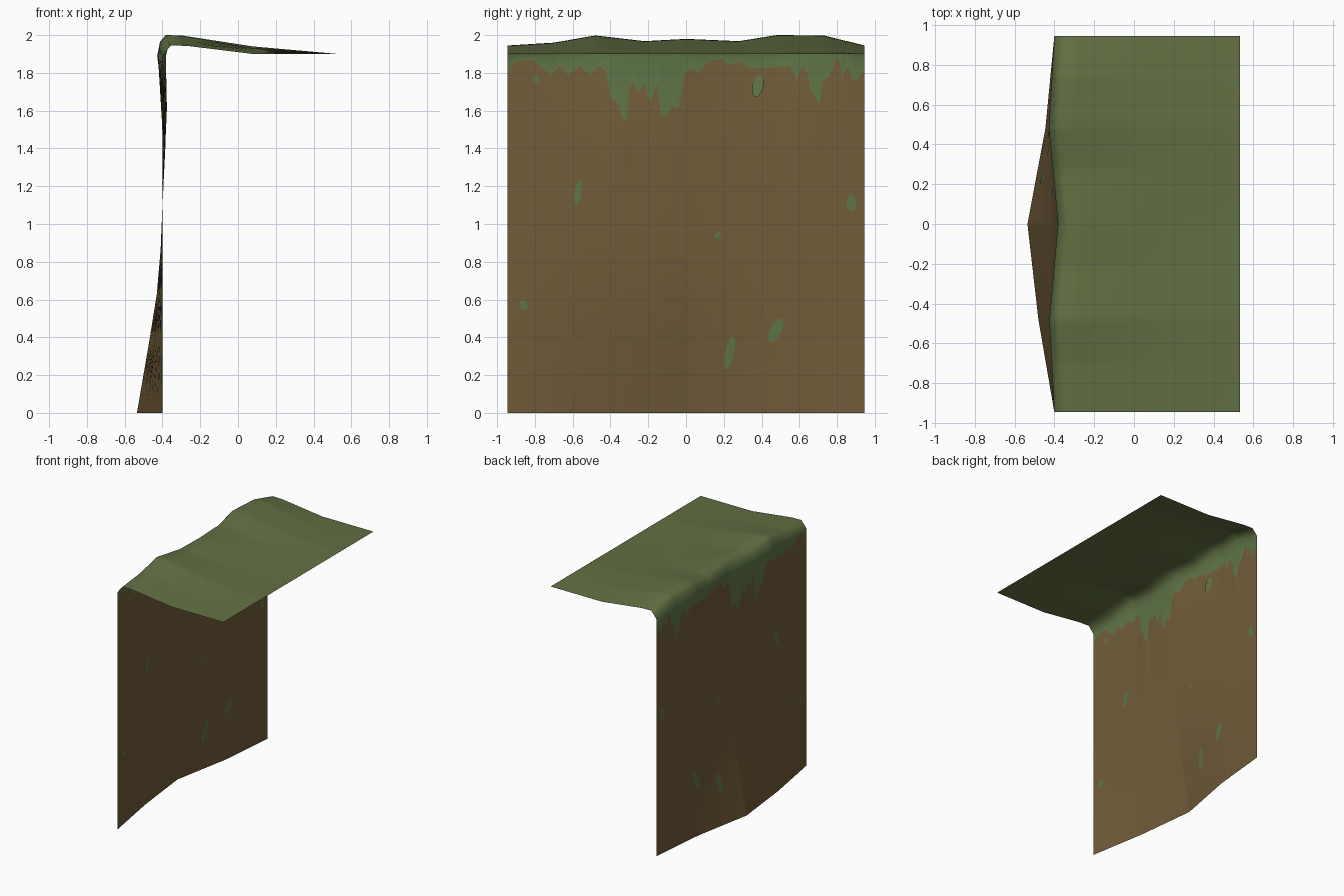
import bpy, bmesh, math

if "Cube" in bpy.data.objects:
    bpy.data.objects.remove(bpy.data.objects["Cube"])


def lerp(table, v):
    """Piecewise linear lookup in a list of (key, value)."""
    if v <= table[0][0]:
        return table[0][1]
    for (a, p), (b, q) in zip(table, table[1:]):
        if v <= b:
            return p + (q - p) * (v - a) / (b - a)
    return table[-1][1]


def material(name, rgb):
    m = bpy.data.materials.new(name)
    m.diffuse_color = (*rgb, 1)
    m.use_nodes = True
    m.node_tree.nodes["Principled BSDF"].inputs["Base Color"].default_value = m.diffuse_color
    return m


earth = material("earth brown", (0.168, 0.107, 0.041))
grass = material("grass green", (0.125, 0.162, 0.057))
moss = material("moss green", (0.117, 0.180, 0.065))

W = 0.945
# Shape of the sheet along y
foot = [(-W, 0), (-0.48, -0.08), (0, -0.135), (0.48, -0.045), (W, 0)]
falloff = [(0, 1), (0.37, 0.53), (0.63, 0.22), (0.87, 0.07), (1.1, 0)]
belly = [(-W, 0), (-0.48, 0.01), (0, 0.025), (0.48, 0.01), (W, 0)]
brow = [(-W, 0), (-0.48, -0.025), (0, 0.018), (0.3, -0.01), (0.48, -0.028), (W, 0)]
ridge = [(-W, 1.945), (-0.7, 1.96), (-0.48, 1.998), (-0.22, 1.968), (0, 1.98),
         (0.28, 1.968), (0.48, 2.0), (0.73, 1.998), (W, 1.945)]
middle = [(-W, 1.90), (-0.48, 1.93), (0, 1.92), (0.48, 1.94), (W, 1.90)]

# Lower edge of the hanging moss, (y, z)
drips = [(-W, 1.79), (-.91, 1.86), (-.81, 1.87), (-.77, 1.83), (-.71, 1.79),
         (-.67, 1.84), (-.625, 1.79), (-.56, 1.835), (-.51, 1.79), (-.455, 1.84),
         (-.42, 1.80), (-.40, 1.67), (-.36, 1.64), (-.335, 1.56), (-.31, 1.55),
         (-.30, 1.71), (-.28, 1.76), (-.26, 1.70), (-.22, 1.74), (-.197, 1.655),
         (-.18, 1.66), (-.155, 1.75), (-.13, 1.575), (-.10, 1.57), (-.075, 1.63),
         (-.037, 1.61), (-.01, 1.79), (.02, 1.825), (.07, 1.80), (.12, 1.865),
         (.19, 1.875), (.23, 1.84), (.285, 1.86), (.33, 1.825), (.47, 1.83),
         (.55, 1.84), (.585, 1.765), (.615, 1.84), (.645, 1.80), (.66, 1.71),
         (.70, 1.64), (.71, 1.64), (.725, 1.76), (.76, 1.78), (.79, 1.868),
         (.815, 1.868), (.825, 1.77), (.855, 1.84), (.885, 1.76), (.91, 1.77), (W, 1.82)]


def wall_x(y, z):
    bump = lerp([(1.1, 0), (1.6, lerp(belly, y)), (1.89, lerp(brow, y))], z)
    return -0.4 + lerp(foot, y) * lerp(falloff, z) + bump


# Cliff sheet: one profile per y station, wall rows then the bend and grass top
ys = sorted({p[0] for p in drips} | {p[0] for p in ridge} | {0.3})
bm = bmesh.new()
levels = [0, 0.37, 0.63, 0.87, 1.1, 1.4]
columns = []
for y in ys:
    edge, top, xt = lerp(drips, y), lerp(ridge, y), wall_x(y, 1.89)
    prof = [(wall_x(y, z), z) for z in levels + [edge]]
    prof += [(xt, 1.89), (xt + 0.015, top - 0.035), (xt + 0.045, top),
             (xt + 0.13, top - 0.002), (0.08, lerp(middle, y)), (0.532, 1.90)]
    columns.append([bm.verts.new((x, y, z)) for x, z in prof])
n_wall = len(levels)
for a, b in zip(columns, columns[1:]):
    for i in range(len(a) - 1):
        f = bm.faces.new((a[i], a[i + 1], b[i + 1], b[i]))
        f.smooth = True
        f.material_index = 0 if i < n_wall else (2 if i < n_wall + 2 else 1)
bmesh.ops.recalc_face_normals(bm, faces=bm.faces)
if sum(f.normal.z * f.calc_area() for f in bm.faces) < 0:
    bmesh.ops.reverse_faces(bm, faces=bm.faces)
me = bpy.data.meshes.new("cliff_sheet")
bm.to_mesh(me)
bm.free()
for m in (earth, grass, moss):
    me.materials.append(m)
bpy.context.collection.objects.link(bpy.data.objects.new("cliff_sheet", me))

# Loose moss patches: thin skins on both sides of the wall (y, z, width, height, slant)
patches = [(0.38, 1.73, .06, .12, .15), (-0.795, 1.77, .03, .05, 0),
           (-0.57, 1.17, .04, .14, .15), (0.876, 1.11, .055, .09, -.1),
           (0.167, 0.94, .04, .03, .3), (-0.86, 0.57, .045, .055, -.2),
           (0.475, 0.437, .065, .13, .4), (0.23, 0.317, .05, .18, .2)]
bm = bmesh.new()
for y0, z0, w, h, slant in patches:
    for side in (-0.003, 0.003):
        ring = []
        for k in range(10):
            t = 2 * math.pi * k / 10
            dz = math.sin(t) * h / 2
            y, z = y0 + math.cos(t) * w / 2 + slant * dz, z0 + dz
            ring.append(bm.verts.new((wall_x(y, z) + side, y, z)))
        bm.faces.new(ring if side > 0 else ring[::-1])
me = bpy.data.meshes.new("moss_patches")
bm.to_mesh(me)
bm.free()
me.materials.append(moss)
bpy.context.collection.objects.link(bpy.data.objects.new("moss_patches", me))
